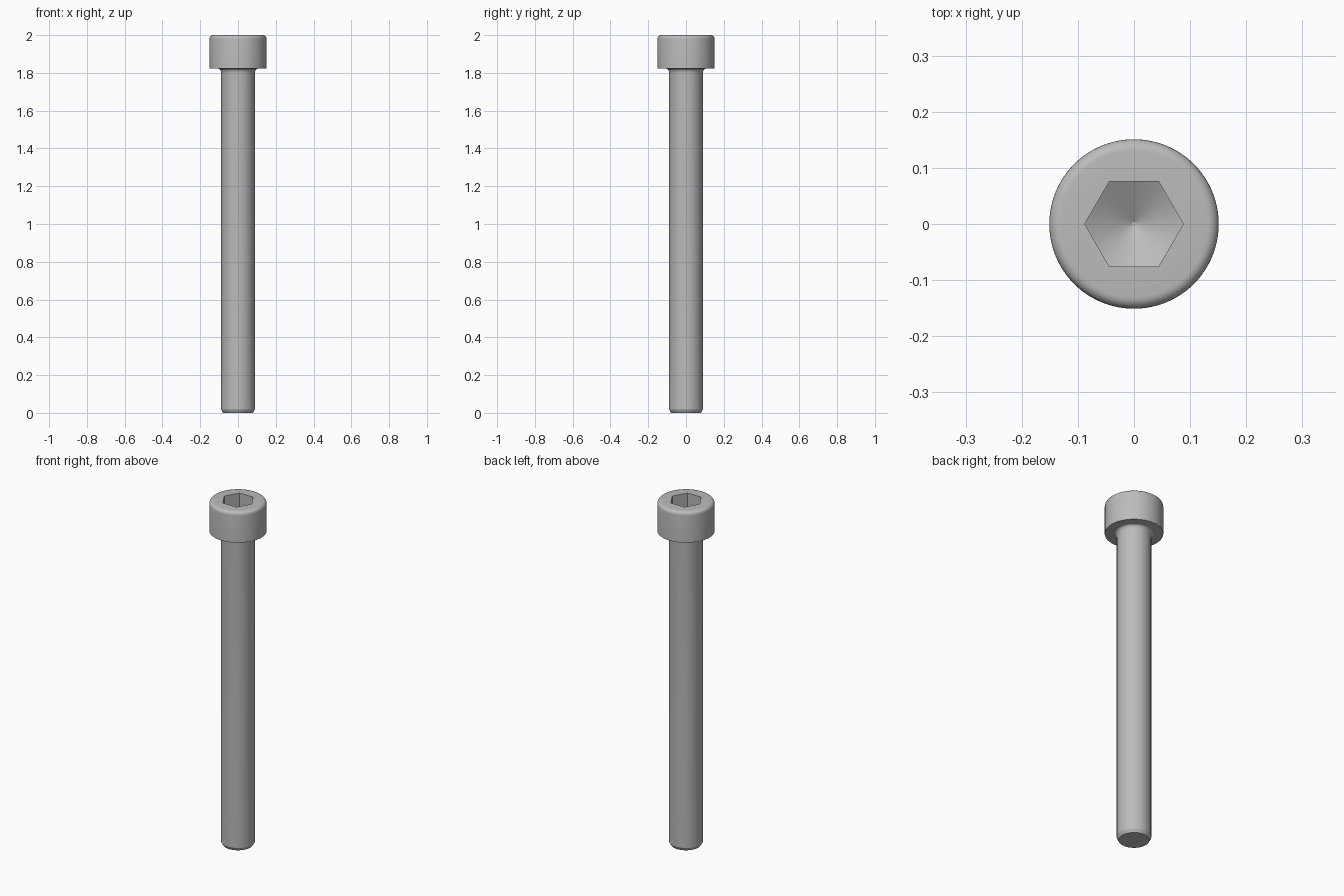
import bpy, bmesh
from math import sin, cos, pi, radians, tan

cube = bpy.data.objects.get("Cube")
if cube:
    bpy.data.objects.remove(cube)

SEGMENTS = 96
SHAFT_R, HEAD_R, HEAD_Z, TOP_Z = 0.089, 0.151, 1.822, 2.0
CHAMFER, FILLET, ROUND = 0.018, 0.02, 0.02
FLAT, SOCKET_DEPTH = 0.076, 0.09
STEPS = 6

steel = bpy.data.materials.new("steel grey")
steel.use_nodes = True
colour = (0.5, 0.5, 0.5, 1)
steel.diffuse_color = colour
steel.node_tree.nodes["Principled BSDF"].inputs["Base Color"].default_value = colour


def hex_radius(a):
    """Distance from the axis to the hexagon's side at angle a."""
    return FLAT / cos(a % (pi / 3) - pi / 6)


def circle(r, z):
    return lambda a: (r, z)


def socket_floor(scale):
    """Ring on the conical floor, following the hexagon."""
    apex = TOP_Z - SOCKET_DEPTH - FLAT * tan(radians(30))
    return lambda a: (hex_radius(a) * scale,
                      apex + hex_radius(a) * scale * tan(radians(30)))


quarter = [i / STEPS * pi / 2 for i in range(STEPS + 1)]

# Chamfered tip and straight shaft
rings = [circle(SHAFT_R - 0.01, 0), circle(SHAFT_R, CHAMFER)]
# Fillet under the head
rings += [circle(SHAFT_R + FILLET * 0.7 * (1 - cos(t)), HEAD_Z - FILLET * (1.3 - 1.3 * sin(t)))
          for t in quarter]
# Head with rounded top edge
rings.append(circle(HEAD_R, HEAD_Z))
rings += [circle(HEAD_R - ROUND * (1 - cos(t)), TOP_Z - ROUND * (1 - sin(t)))
          for t in quarter]
# Hexagonal socket with conical floor
rings += [lambda a: (hex_radius(a), TOP_Z), socket_floor(1), socket_floor(0.5), socket_floor(0.05)]

bm = bmesh.new()
angles = [2 * pi * i / SEGMENTS for i in range(SEGMENTS)]
loops = []
for ring in rings:
    loop = []
    for a in angles:
        r, z = ring(a)
        loop.append(bm.verts.new((r * cos(a), r * sin(a), z)))
    loops.append(loop)
for low, high in zip(loops, loops[1:]):
    for i in range(SEGMENTS):
        j = (i + 1) % SEGMENTS
        bm.faces.new((low[i], low[j], high[j], high[i]))
bm.faces.new(loops[0][::-1])
bm.faces.new(loops[-1])
bmesh.ops.recalc_face_normals(bm, faces=bm.faces)

mesh = bpy.data.meshes.new("socket_head_screw")
bm.to_mesh(mesh)
bm.free()
mesh.materials.append(steel)
screw = bpy.data.objects.new("socket_head_screw", mesh)
bpy.context.collection.objects.link(screw)

bpy.ops.object.select_all(action='DESELECT')
screw.select_set(True)
bpy.context.view_layer.objects.active = screw
bpy.ops.object.shade_smooth_by_angle(angle=radians(22))
